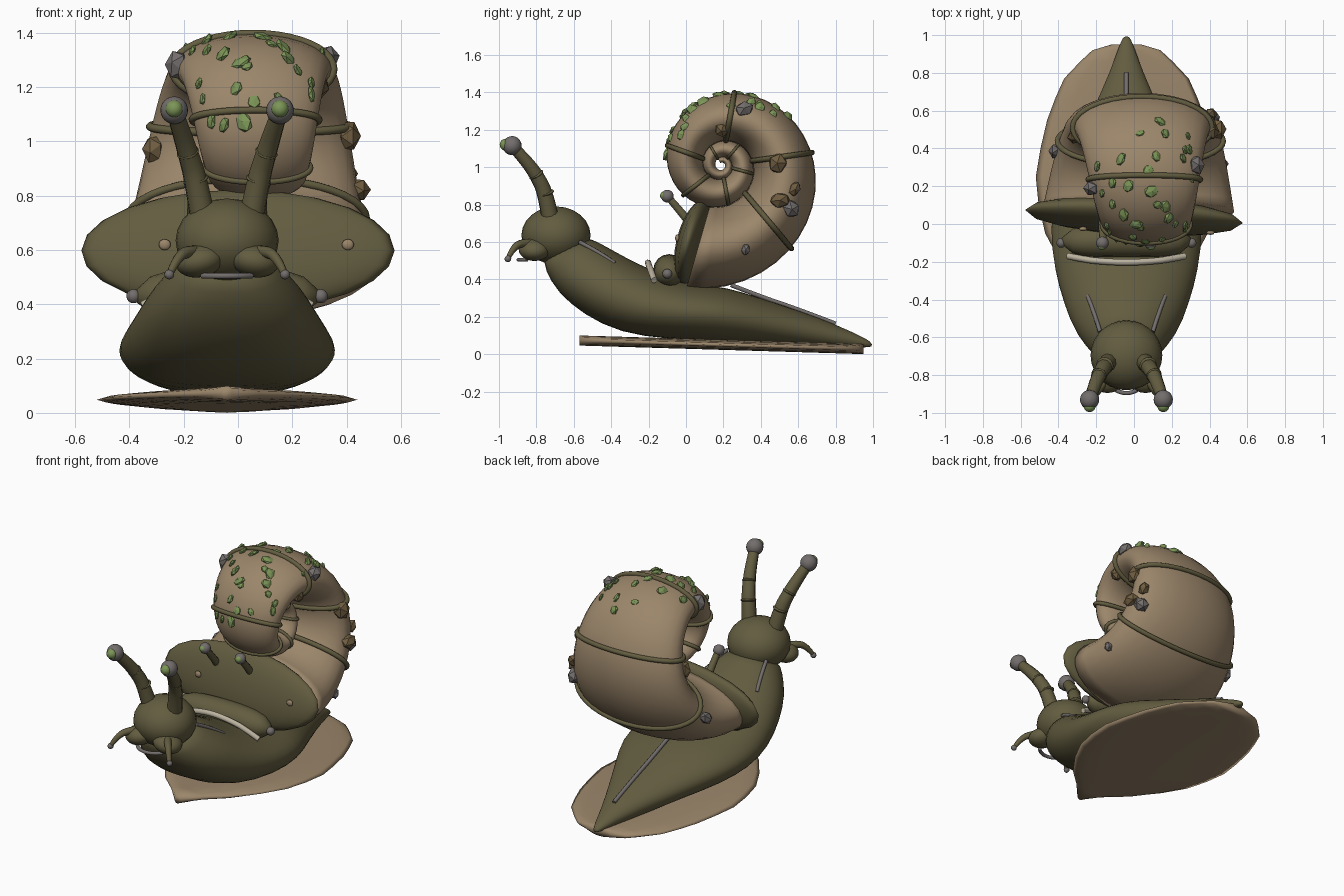
import bpy, bmesh, random
from math import sin, cos, pi, radians, exp
from mathutils import Vector, Matrix

cube = bpy.data.objects.get("Cube")
if cube:
    bpy.data.objects.remove(cube)
random.seed(4)
CX = -0.04  # centre line of the body


def material(name, *rgb):
    m = bpy.data.materials.new(name)
    m.use_nodes = True
    m.diffuse_color = (*rgb, 1)
    m.node_tree.nodes["Principled BSDF"].inputs["Base Color"].default_value = (*rgb, 1)
    return m


OLIVE = material("olive_skin", 0.122, 0.107, 0.05)
TAN = material("tan_shell", 0.328, 0.238, 0.145)
GREY = material("stone_grey", 0.17, 0.155, 0.15)
MOSS = material("moss_green", 0.2, 0.3, 0.095)
BROWN = material("brown_stone", 0.16, 0.11, 0.052)
CREAM = material("cream_stripe", 0.5, 0.45, 0.35)


def finish(name, bm, mat, smooth=True):
    bmesh.ops.recalc_face_normals(bm, faces=bm.faces)
    me = bpy.data.meshes.new(name)
    bm.to_mesh(me)
    bm.free()
    me.materials.append(mat)
    me.polygons.foreach_set("use_smooth", [smooth] * len(me.polygons))
    ob = bpy.data.objects.new(name, me)
    bpy.context.collection.objects.link(ob)
    return ob


def loft(name, rings, mat, subsurf=0):
    """Skin a list of equal-length point rings and cap both ends."""
    bm = bmesh.new()
    vs = [[bm.verts.new(p) for p in r] for r in rings]
    n = len(vs[0])
    for a, b in zip(vs, vs[1:]):
        for i in range(n):
            j = (i + 1) % n
            bm.faces.new((a[i], a[j], b[j], b[i]))
    bm.faces.new(vs[0])
    bm.faces.new(vs[-1])
    ob = finish(name, bm, mat)
    if subsurf:
        ob.modifiers.new("Smooth", "SUBSURF").levels = subsurf
        ob.modifiers["Smooth"].render_levels = subsurf
    return ob


def ball(name, loc, size, mat, rot=(0, 0, 0), segs=20):
    bm = bmesh.new()
    bmesh.ops.create_uvsphere(bm, u_segments=segs, v_segments=12, radius=1)
    ob = finish(name, bm, mat)
    ob.location, ob.rotation_euler = loc, rot
    ob.scale = (size,) * 3 if isinstance(size, float) else size
    return ob


def tube(name, pts, radius, mat, taper=1.0, cyclic=False):
    cu = bpy.data.curves.new(name, "CURVE")
    cu.dimensions, cu.bevel_depth, cu.bevel_resolution = "3D", radius, 3
    cu.use_fill_caps = True
    sp = cu.splines.new("POLY" if cyclic else "NURBS")
    sp.points.add(len(pts) - 1)
    for i, p in enumerate(pts):
        sp.points[i].co = (*p, 1)
        sp.points[i].radius = 1 + (taper - 1) * i / (len(pts) - 1)
    sp.use_cyclic_u = cyclic
    if not cyclic:
        sp.order_u, sp.use_endpoint_u = 3, True
    sp.use_smooth = True
    cu.materials.append(mat)
    ob = bpy.data.objects.new(name, cu)
    bpy.context.collection.objects.link(ob)
    bpy.ops.object.select_all(action="DESELECT")
    ob.select_set(True)
    bpy.context.view_layer.objects.active = ob
    bpy.ops.object.convert(target="MESH")
    return bpy.context.object


# Body: (top y, top z, bottom y, bottom z, half width)
BODY = [(-.53, .63, -.77, .53, .15), (-.47, .6, -.755, .45, .2), (-.38, .55, -.69, .33, .28),
        (-.26, .485, -.55, .21, .335), (-.12, .425, -.35, .11, .385), (.05, .375, -.1, .08, .41),
        (.22, .36, .15, .065, .38), (.4, .3, .38, .055, .28), (.6, .235, .6, .04, .18),
        (.8, .16, .82, .035, .085), (.95, .09, .96, .035, .035), (.99, .065, 1, .04, .014)]


def body_ring(ty, tz, by, bz, hw, n=24):
    ring = []
    for i in range(n):
        c, s = cos(2 * pi * i / n), sin(2 * pi * i / n)
        x = abs(c) ** (0.75 if s < 0 else 1) * (1 if c > 0 else -1) * hw
        ring.append((CX + x, (ty + by + (ty - by) * s) / 2, (tz + bz + (tz - bz) * s) / 2))
    return ring


loft("body", [body_ring(*b) for b in BODY], OLIVE, 1)

# Foot mat: thin lens section, pointed at the front and tilted
MAT = [(-.57, .02), (-.46, .12), (-.35, .24), (-.2, .35), (-.05, .43), (.1, .465), (.25, .48), (.4, .455),
       (.55, .42), (.67, .375), (.77, .33), (.86, .245), (.92, .18), (.95, .08)]
mat_rings = []
for y, hw in MAT:
    z = 0.073 - 0.03 * (y + 0.57)
    mat_rings.append([(CX + hw * cos(k * pi / 8), y, z + 0.027 * sin(k * pi / 8)) for k in range(16)])
loft("foot_mat", mat_rings, TAN)

# Head, cheeks, feelers and eye stalks
ball("head", (CX, -0.695, 0.635), (0.19, 0.185, 0.155), OLIVE, segs=28)
tube("mouth", [(CX + x, y, 0.505) for x, y in ((-.09, -.85), (-.05, -.895), (.05, -.895), (.09, -.85))], 0.011, GREY)
for side, s in (("right", -1), ("left", 1)):
    def at(x, y, z):
        return (CX + s * x, y, z)
    ball(side + "_cheek", at(0.1, -0.81, 0.56), (0.09, 0.085, 0.06), OLIVE, (0, s * 0.2, 0))
    tube(side + "_feeler", [at(.1, -.81, .59), at(.15, -.88, .6), at(.19, -.93, .56), at(.21, -.95, .515)],
         0.026, OLIVE, 0.5)
    ball(side + "_feeler_tip", at(0.213, -0.952, 0.51), 0.018, GREY, segs=12)
    path = [at(.09, -.725, .72), at(.115, -.75, .86), at(.145, -.8, .96), at(.17, -.86, 1.04), at(.195, -.93, 1.115)]
    tube(side + "_eye_stalk", path, 0.047, OLIVE, 0.65)
    for k, r in ((1, 0.047), (2, 0.042)):
        d = Vector(path[k + 1]) - Vector(path[k - 1])
        ball(side + "_stalk_ring", Vector(path[k]), (r, r, 0.013), OLIVE, d.to_track_quat("Z", "Y").to_euler())
    ball(side + "_eye", at(0.195, -0.93, 1.115), 0.051, GREY)
    ball(side + "_pupil", at(0.195, -0.964, 1.12), 0.032, MOSS, segs=14)
    tube(side + "_neck_line", [at(.14, -.57, .6), at(.17, -.47, .55), at(.205, -.38, .485)], 0.011, GREY)
    # Small stalks on the mantle
    tube(side + "_mantle_stalk", [at(.125, .03, .69), at(.125, -.03, .765), at(.125, -.1, .845)], 0.024, OLIVE, 0.8)
    ball(side + "_mantle_stalk_tip", at(0.127, -0.1, 0.845), 0.034, GREY, segs=14)
    ball(side + "_mantle_stalk_pupil", at(0.13, -0.118, 0.848), 0.021, MOSS, segs=12)
    ball(side + "_roll_stud", at(0.345, -0.1, 0.43), 0.026, GREY, segs=12)

# Mantle roll, its stripe, and the line down the tail
roll = []
for k in range(13):
    t = -1 + k / 6
    r = 0.085 * max(0.05, 1 - abs(t) ** 5) ** 0.5
    roll.append([(CX + 0.34 * t, -0.09 + r * cos(a * pi / 8), 0.45 - 0.02 * t * t + r * sin(a * pi / 8))
                 for a in range(16)])
loft("mantle_roll", roll, OLIVE)
tube("mantle_stripe", [(CX + 0.31 * t, -0.205 + 0.035 * t * t, 0.495 - 0.1 * t * t)
                       for t in (-1, -.75, -.5, 0, .5, .75, 1)], 0.017, CREAM)
tube("tail_line", [(CX, .24, .37), (CX, .42, .3), (CX, .6, .24), (CX, .8, .163)], 0.012, GREY)

# Mantle flange behind the shell opening, with two pale spots
ball("mantle_flange", (0, 0.04, 0.598), (0.578, 0.085, 0.23), OLIVE, (-0.24, 0, -0.06), 16)
ball("flange_spot_right", (-0.27, -0.026, 0.62), (0.022, 0.012, 0.02), TAN, segs=8)
ball("flange_spot_left", (0.405, -0.046, 0.62), (0.022, 0.012, 0.02), TAN, segs=8)


# Shell: logarithmic spiral tube, wide across x
def shell_point(deg, psi, grow=1.0):
    th = radians(deg)
    k = exp(-0.172 * (th + pi / 2))
    rad = k * (0.435 + 0.216 * grow * cos(psi))
    x = 0.1 - 0.075 * k + 0.485 * k * grow * sin(psi)
    return Vector((x, 0.19 + rad * cos(th), 1.01 + rad * sin(th)))


def section(deg, grow=1.0, n=28):
    return [shell_point(deg, 2 * pi * i / n, grow) for i in range(n)]


loft("shell", [section(d) for d in range(-106, 840, 9)], TAN)
for deg in (-50, 8, 80, 160, 218, 280, 345, 410, 480):
    size = max(0.006, 0.015 * exp(-0.0022 * max(0, deg - 100)))
    tube("shell_band", section(deg, 1.02, 40), size, OLIVE, cyclic=True)


# Stones and moss stuck to the shell
def scatter(name, spots, mat, flat):
    bm = bmesh.new()
    for deg, psi, size in spots:
        p = shell_point(deg, radians(psi))
        out = (shell_point(deg, radians(psi), 1.1) - p).normalized()
        turn = out.to_track_quat("Z", "Y").to_matrix().to_4x4() @ Matrix.Rotation(random.uniform(0, 6), 4, "Z")
        scale = Matrix.Diagonal((size, size * random.uniform(0.7, 0.9), size * flat, 1))
        bmesh.ops.create_icosphere(bm, subdivisions=1, radius=1, matrix=Matrix.Translation(p) @ turn @ scale)
    finish(name, bm, mat, False)


scatter("grey_stones", [(90, -82, .058), (-61, -88, .05), (68, 67, .055), (-32, 67, .055), (-74, 75, .034)], GREY, 0.8)
scatter("brown_stones", [(-31, 90, .058), (-18, 70, .045), (2, 100, .06), (90, 120, .045), (-8, -112, .055)],
        BROWN, 0.8)
patches = [(38 + 4.0 * i + random.uniform(-4, 4), random.uniform(-62, 62), random.uniform(0.026, 0.044))
           for i in range(34)]
scatter("moss_patches", patches, MOSS, 0.4)
